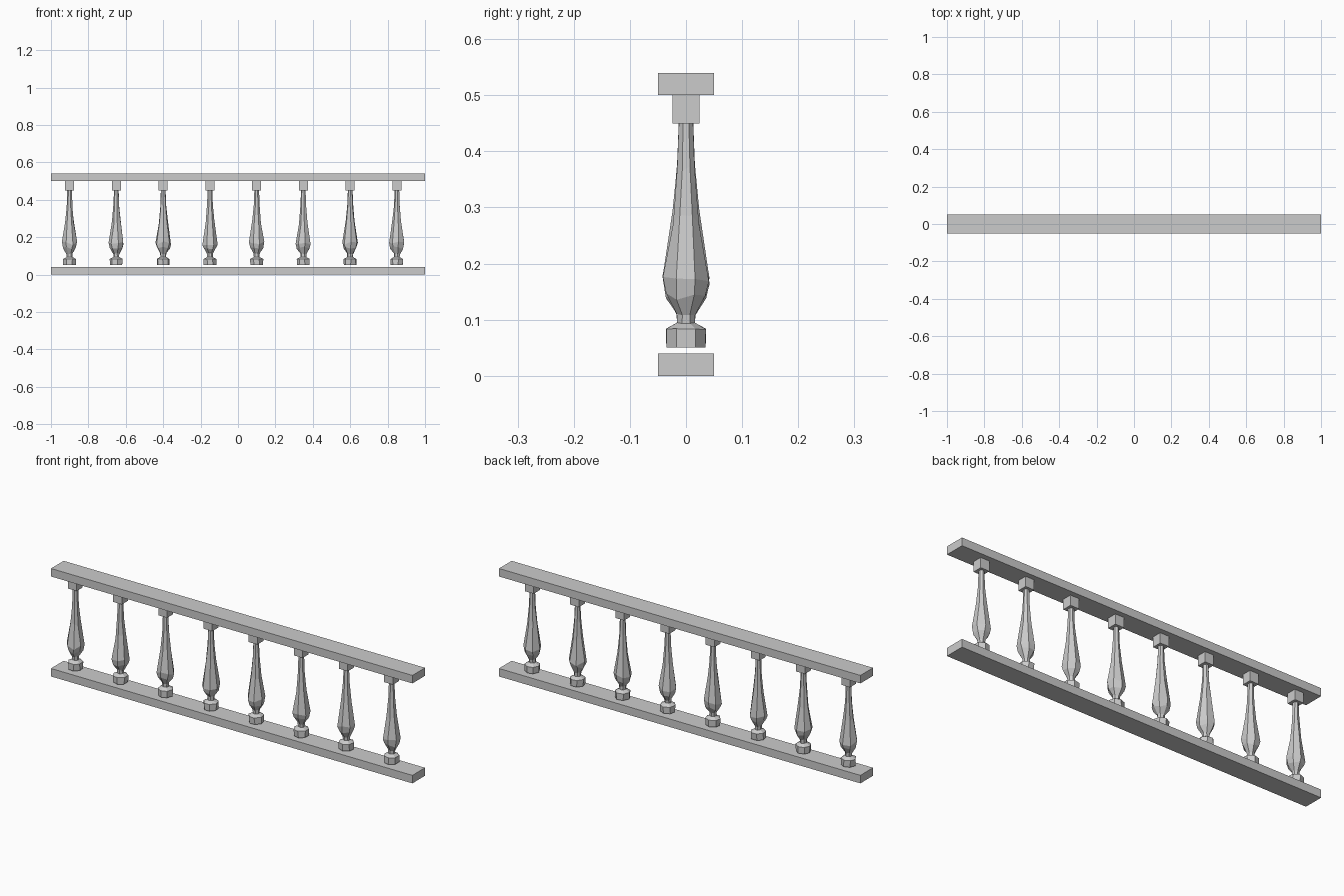
import bpy, bmesh, math, random

if "Cube" in bpy.data.objects:
    bpy.data.objects.remove(bpy.data.objects["Cube"])

random.seed(4)


def box(name, center, size):
    bpy.ops.mesh.primitive_cube_add(size=1, location=center)
    ob = bpy.context.object
    ob.name = name
    ob.scale = size
    return ob


# (radius, height, height jitter) of the carved spindle
PROFILE = [(0.035, 0.05, 0), (0.036, 0.083, 0.001), (0.016, 0.094, 0.001),
           (0.017, 0.112, 0.004), (0.036, 0.143, 0.008), (0.042, 0.168, 0.010),
           (0.024, 0.285, 0.018), (0.016, 0.37, 0.012), (0.013, 0.45, 0)]
SIDES = 7


def spindle(name, x):
    bm = bmesh.new()
    turn = random.uniform(0, math.tau)
    rings = []
    for r, z, dz in PROFILE:
        ring = []
        for i in range(SIDES):
            a = turn + math.tau * i / SIDES + random.uniform(-0.08, 0.08)
            ring.append(bm.verts.new((r * math.cos(a), r * math.sin(a),
                                      z + random.uniform(-dz, dz))))
        rings.append(ring)
    for lo, hi in zip(rings, rings[1:]):
        for i in range(SIDES):
            j = (i + 1) % SIDES
            bm.faces.new((lo[i], lo[j], hi[j], hi[i]))
    bm.faces.new(rings[0][::-1])
    bm.faces.new(rings[-1])
    me = bpy.data.meshes.new(name)
    bm.to_mesh(me)
    bm.free()
    ob = bpy.data.objects.new(name, me)
    ob.location.x = x
    bpy.context.collection.objects.link(ob)


# Rails
box("bottom_rail", (0, 0, 0.02), (2, 0.1, 0.04))
box("top_rail", (0, 0, 0.52), (2, 0.1, 0.04))

# Balusters: spindle with a square block under the top rail
for n in range(8):
    x = -0.9 + 0.25 * n
    spindle(f"baluster_{n + 1}", x)
    box(f"baluster_block_{n + 1}", (x, 0, 0.475), (0.048, 0.048, 0.05))
